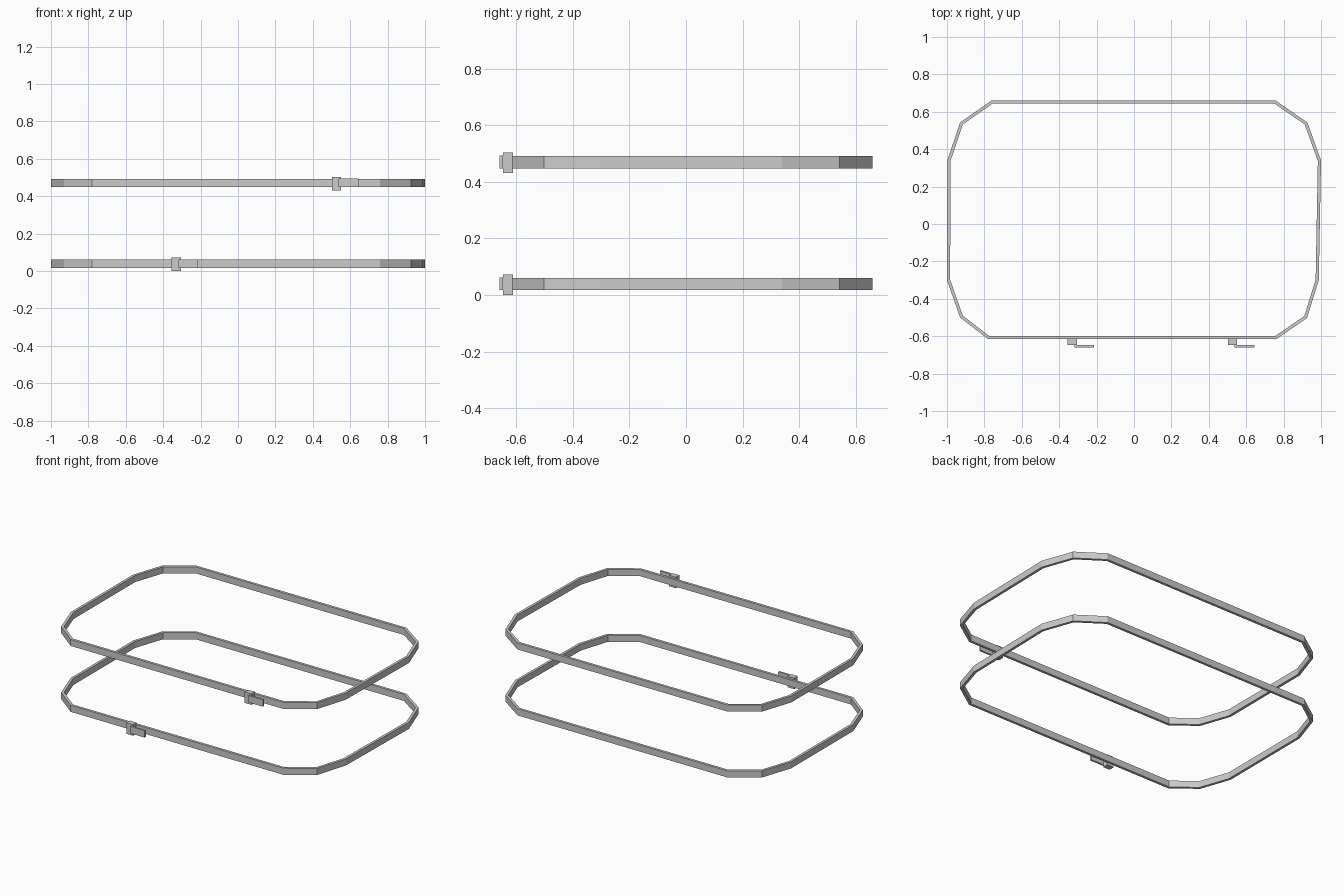
import bpy, bmesh
from mathutils import Vector

if "Cube" in bpy.data.objects:
    bpy.data.objects.remove(bpy.data.objects["Cube"])

# Outer outline of the strap loop, counter-clockwise from front left
OUTLINE = [(-0.78, -0.616), (0.76, -0.616), (0.925, -0.503), (0.988, -0.30),
           (1.0, 0.34), (0.927, 0.543), (0.757, 0.66), (-0.762, 0.66),
           (-0.93, 0.543), (-0.998, 0.34), (-1.0, -0.30), (-0.93, -0.50)]
THICK = 0.017


def finish(bm, name):
    bmesh.ops.recalc_face_normals(bm, faces=bm.faces)
    mesh = bpy.data.meshes.new(name)
    bm.to_mesh(mesh)
    bm.free()
    bpy.context.collection.objects.link(bpy.data.objects.new(name, mesh))


def inset(points, d):
    """Mitred inward offset of a counter-clockwise outline."""
    pts, out = [Vector(p) for p in points], []
    for i, p in enumerate(pts):
        a = (p - pts[i - 1]).normalized()
        b = (pts[(i + 1) % len(pts)] - p).normalized()
        na, nb = Vector((-a.y, a.x)), Vector((-b.y, b.x))
        out.append(p + (na + nb) * d / (1 + na.dot(nb)))
    return out


def band(name, z0, z1):
    bm = bmesh.new()
    inner = inset(OUTLINE, THICK)
    rings = [[bm.verts.new((p[0], p[1], z)) for p in pts]
             for pts, z in ((OUTLINE, z0), (OUTLINE, z1), (inner, z1), (inner, z0))]
    n = len(OUTLINE)
    for k in range(4):
        r, s = rings[k], rings[(k + 1) % 4]
        for i in range(n):
            j = (i + 1) % n
            bm.faces.new((r[i], r[j], s[j], s[i]))
    finish(bm, name)


def box(name, lo, hi):
    bm = bmesh.new()
    bmesh.ops.create_cube(bm, size=1)
    for v in bm.verts:
        v.co = [(a + b) / 2 + c * (b - a) for a, b, c in zip(lo, hi, v.co)]
    finish(bm, name)


# Two identical straps, each with a buckle and a loose strap end
for label, x, z in (("lower", -0.355, 0.0), ("upper", 0.502, 0.431)):
    band(label + "_strap", z + 0.017, z + 0.060)
    box(label + "_buckle", (x, -0.648, z), (x + 0.049, -0.612, z + 0.072))
    box(label + "_strap_end", (x + 0.036, -0.660, z + 0.017), (x + 0.141, -0.648, z + 0.062))
